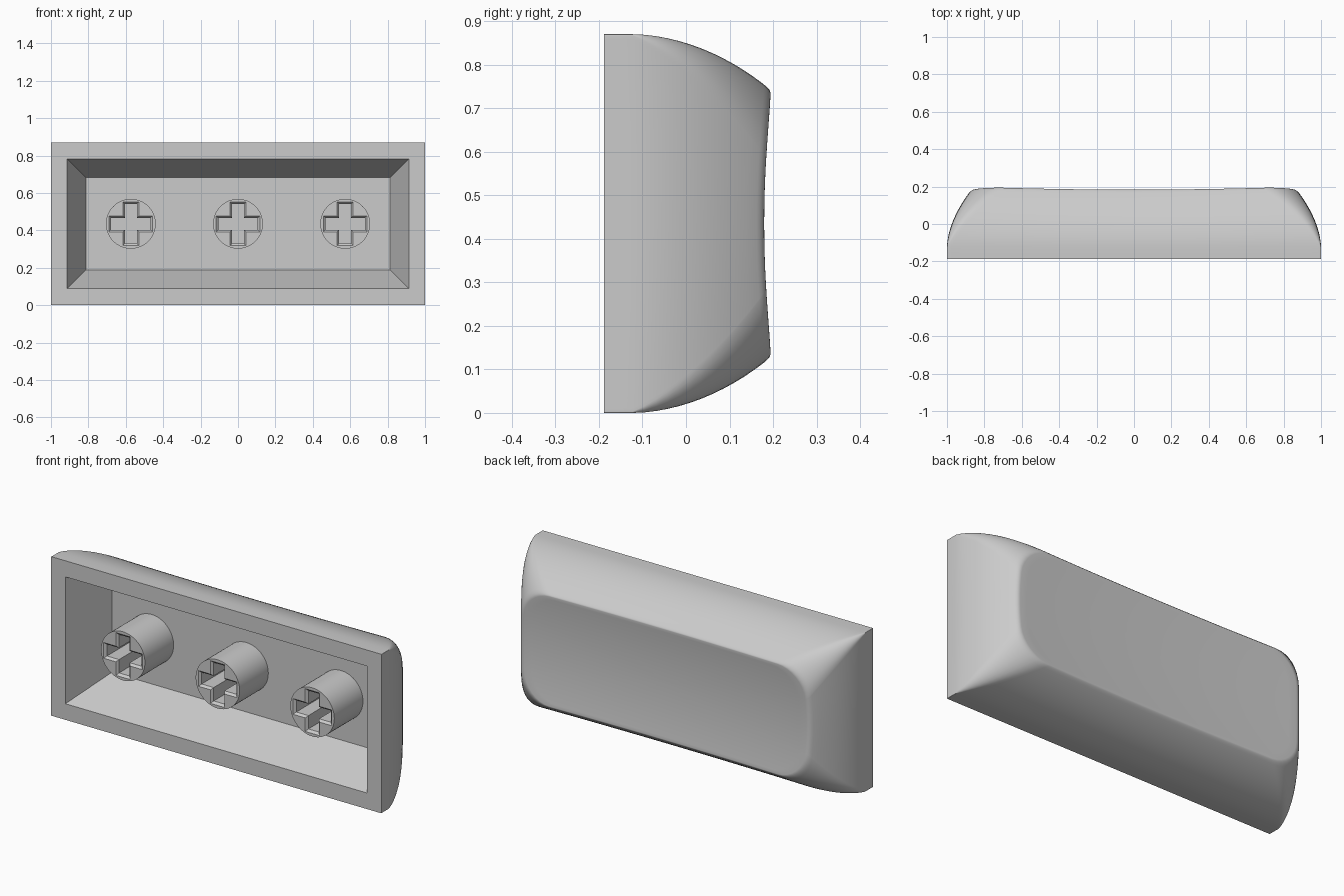
import bpy, bmesh, math

if "Cube" in bpy.data.objects:
    bpy.data.objects.remove(bpy.data.objects["Cube"])

BASE, CZ = -0.188, 0.435          # open side depth, centre height
HALF_W, HALF_H = 1.0, 0.435

gray = bpy.data.materials.new("plain gray")
gray.diffuse_color = (0.6, 0.6, 0.6, 1)
gray.use_nodes = True
gray.node_tree.nodes["Principled BSDF"].inputs["Base Color"].default_value = gray.diffuse_color


def finish(bm, name):
    bmesh.ops.recalc_face_normals(bm, faces=bm.faces)
    me = bpy.data.meshes.new(name)
    bm.to_mesh(me)
    bm.free()
    me.materials.append(gray)
    ob = bpy.data.objects.new(name, me)
    bpy.context.collection.objects.link(ob)
    return ob


def loft(rings, name):
    """Skin closed rings of points and cap both ends."""
    bm = bmesh.new()
    vr = [[bm.verts.new(p) for p in r] for r in rings]
    n = len(vr[0])
    for a, b in zip(vr, vr[1:]):
        for i in range(n):
            bm.faces.new((a[i], a[(i + 1) % n], b[(i + 1) % n], b[i]))
    bm.faces.new(vr[0])
    bm.faces.new(vr[-1])
    return finish(bm, name)


def cut(ob, cutter):
    mod = ob.modifiers.new("cut", 'BOOLEAN')
    mod.operation, mod.solver, mod.object = 'DIFFERENCE', 'EXACT', cutter
    bpy.ops.object.select_all(action='DESELECT')
    bpy.context.view_layer.objects.active = ob
    ob.select_set(True)
    bpy.ops.object.modifier_apply(modifier=mod.name)
    bpy.data.objects.remove(cutter)
    bpy.ops.object.shade_smooth_by_angle(angle=math.radians(30))


def outline(w, h, r, bulge, arc=8, flat=16):
    """Rounded rectangle with slightly bowed ends, centred on the origin."""
    pts = []
    corners = [(1, 1), (-1, 1), (-1, -1), (1, -1)]
    for k, (sx, sz) in enumerate(corners):
        cx, cz = sx * (w - r), sz * (h - r)
        for i in range(arc + 1):
            a = math.pi / 2 * (k + i / arc)
            pts.append((cx + r * math.cos(a), cz + r * math.sin(a)))
        nx, nz = corners[(k + 1) % 4]
        x0, z0 = pts[-1]
        a = math.pi / 2 * (k + 1)
        x1 = nx * (w - r) + r * math.cos(a)
        z1 = nz * (h - r) + r * math.sin(a)
        for i in range(1, flat):
            f = (1 - math.cos(math.pi * i / flat)) / 2
            pts.append((x0 + (x1 - x0) * f, z0 + (z1 - z0) * f))
    return [(x * (1 - bulge * (z / h) ** 2), z) for x, z in pts]


def dish(x, z):
    """Depth of the hollowed outer face."""
    return 0.164 + 0.0215 * x * x + 0.215 * z * z


def side_ring(t):
    u = max(0.0, (t - 0.16) / 0.84)
    drop = 0.128 * u ** 1.8
    pts = outline(HALF_W - drop, HALF_H - drop, 0.003 + 0.15 * u, 0.025 * u)
    return [(x, BASE + t * (dish(x, z) - BASE), z + CZ) for x, z in pts]


def top_ring(s):
    return [(x * s, dish(x * s, (z - CZ) * s), (z - CZ) * s + CZ)
            for x, _, z in side_ring(1)]


# Cap body: curved sides, softened rim, dished face
T_END, S_START = 0.95, 0.98
rings = [side_ring(t) for t in [0, 0.08, 0.16] +
         [0.16 + (T_END - 0.16) * i / 12 for i in range(1, 13)]]
p0, p1, p2 = side_ring(T_END), side_ring(1), top_ring(S_START)
for i in range(1, 5):
    f = i / 5
    rings.append([tuple((1 - f) ** 2 * a + 2 * f * (1 - f) * b + f * f * c
                        for a, b, c in zip(*q)) for q in zip(p0, p1, p2)])
rings += [top_ring(s) for s in (S_START, 0.93, 0.85, 0.74, 0.62, 0.5, 0.37, 0.24, 0.12, 0.02)]
cap = loft(rings, "cap_body")


# Tapered hollow on the open side
def rect(w, h, y):
    return [(sx * w, y, CZ + sz * h) for sx, sz in ((1, 1), (-1, 1), (-1, -1), (1, -1))]


slope = 0.1 / 0.26
cut(cap, loft([rect(0.913 + 0.05 * slope, 0.347 + 0.05 * slope, BASE - 0.05),
               rect(0.813, 0.247, BASE + 0.26)], "hollow_cutter"))


# Mounting stems with chamfered cross sockets
def cross(cx, arm, half, y):
    quarter = [(arm, half), (half, half), (half, arm), (-half, arm)]
    pts = []
    for k in range(4):
        c, s = [(1, 0), (0, 1), (-1, 0), (0, -1)][k]
        for x, z in quarter[:3]:
            pts.append((cx + c * x - s * z, y, CZ + s * x + c * z))
    return pts


TIP, ROOT = BASE + 0.012, 0.085
for side, cx in (("left", -0.573), ("middle", 0.0), ("right", 0.573)):
    ring = [(0.133 * math.cos(2 * math.pi * i / 64), 0.133 * math.sin(2 * math.pi * i / 64))
            for i in range(64)]
    stem = loft([[(cx + x, y, CZ + z) for x, z in ring] for y in (TIP, ROOT)],
                "stem_" + side)
    socket = loft([cross(cx, 0.127, 0.053, TIP - 0.01),
                   cross(cx, 0.117, 0.043, TIP),
                   cross(cx, 0.105, 0.032, TIP + 0.012),
                   cross(cx, 0.105, 0.032, BASE + 0.255)], "socket_cutter")
    cut(stem, socket)
